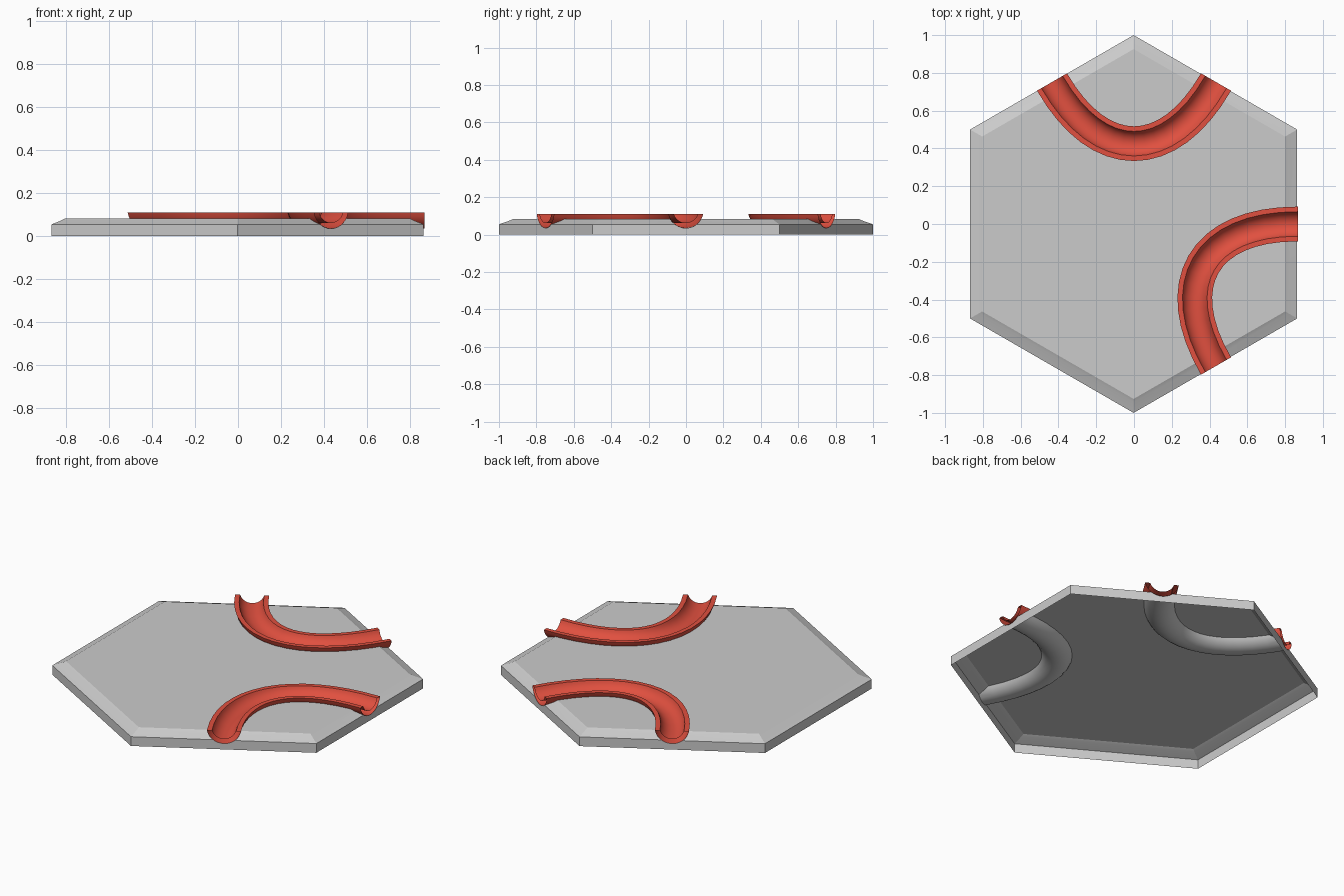
import bpy, bmesh, math
from mathutils import Vector, Matrix

if "Cube" in bpy.data.objects:
    bpy.data.objects.remove(bpy.data.objects["Cube"])

PIPE_Z, RIM_Z = 0.13, 0.11
R_OUT, R_IN = 0.094, 0.068


def make_object(name, bm):
    bmesh.ops.recalc_face_normals(bm, faces=bm.faces)
    me = bpy.data.meshes.new(name)
    bm.to_mesh(me)
    bm.free()
    ob = bpy.data.objects.new(name, me)
    bpy.context.collection.objects.link(ob)
    return ob


def activate(ob):
    bpy.ops.object.select_all(action='DESELECT')
    ob.select_set(True)
    bpy.context.view_layer.objects.active = ob


def smooth(ob, degrees):
    activate(ob)
    bpy.ops.object.shade_smooth_by_angle(angle=math.radians(degrees))


def arc(radius, top_z, n=14):
    # lower circular arc, left to right, ending at height top_z
    a = math.asin((top_z - PIPE_Z) / radius)
    start, end = math.pi - a, 2 * math.pi + a
    return [(radius * math.cos(start + (end - start) * i / n),
             PIPE_Z + radius * math.sin(start + (end - start) * i / n))
            for i in range(n + 1)]


def track_path(angle, extra, n=16):
    # curve between the middles of two neighbouring edges, as (point, tangent)
    d = Vector((0.5, -math.sqrt(0.75)))
    p0 = Vector((-0.433, 0.75))
    p1 = p0 + d * 0.5
    p3, p2 = Vector((-p0.x, p0.y)), Vector((-p1.x, p1.y))
    pts = []
    for i in range(n + 1):
        t = i / n
        s = 1 - t
        p = p0 * s**3 + p1 * 3 * s * s * t + p2 * 3 * s * t * t + p3 * t**3
        g = (p1 - p0) * s * s + (p2 - p1) * 2 * s * t + (p3 - p2) * t * t
        pts.append((p, g.normalized()))
    pts.insert(0, (p0 - d * extra, pts[0][1]))
    pts.append((p3 + pts[-1][1] * extra, pts[-1][1]))
    rot = Matrix.Rotation(angle, 2)
    return [(rot @ p, rot @ g) for p, g in pts]


def sweep(name, profile, path, capped):
    bm = bmesh.new()
    rings = [[bm.verts.new((p.x - g.y * u, p.y + g.x * u, z)) for u, z in profile]
             for p, g in path]
    n = len(profile)
    for a, b in zip(rings, rings[1:]):
        for i in range(n):
            j = (i + 1) % n
            bm.faces.new((a[i], a[j], b[j], b[i]))
    if capped:
        bm.faces.new(rings[0])
        bm.faces.new(rings[-1])
    return make_object(name, bm)


# hexagonal tile with a sloped edge
bm = bmesh.new()
rings = []
for apothem, z in [(0.866, 0), (0.866, 0.055), (0.817, 0.075), (0.802, 0.083)]:
    r = apothem / math.cos(math.pi / 6)
    rings.append([bm.verts.new((r * math.sin(k * math.pi / 3) - 0.002,
                                r * math.cos(k * math.pi / 3), z)) for k in range(6)])
for a, b in zip(rings, rings[1:]):
    for k in range(6):
        j = (k + 1) % 6
        bm.faces.new((a[k], a[j], b[j], b[k]))
bm.faces.new(rings[0])
bm.faces.new(rings[-1])
tile = make_object("hex_tile", bm)

red = bpy.data.materials.new("track_red")
red.diffuse_color = (0.75, 0.08, 0.05, 1)
red.use_nodes = True
red.node_tree.nodes["Principled BSDF"].inputs["Base Color"].default_value = red.diffuse_color

for k, angle in enumerate((0, -2 * math.pi / 3)):
    # groove pressed into the tile
    cutter = sweep(f"groove_cutter_{k}", arc(R_OUT + 0.001, PIPE_Z),
                   track_path(angle, 0.08), True)
    activate(tile)
    mod = tile.modifiers.new("groove", 'BOOLEAN')
    mod.operation, mod.solver, mod.object = 'DIFFERENCE', 'EXACT', cutter
    bpy.ops.object.modifier_apply(modifier=mod.name)
    bpy.data.objects.remove(cutter)

    # curved trough with open ends
    trough = sweep(f"curved_track_{k + 1}",
                   arc(R_OUT, RIM_Z) + arc(R_IN, RIM_Z)[::-1],
                   track_path(angle, 0.002), False)
    trough.data.materials.append(red)
    smooth(trough, 40)

# open underside
bm = bmesh.new()
bm.from_mesh(tile.data)
under = [f for f in bm.faces if all(v.co.z < 1e-4 for v in f.verts)]
bmesh.ops.delete(bm, geom=under, context='FACES_ONLY')
bm.to_mesh(tile.data)
bm.free()
smooth(tile, 20)
